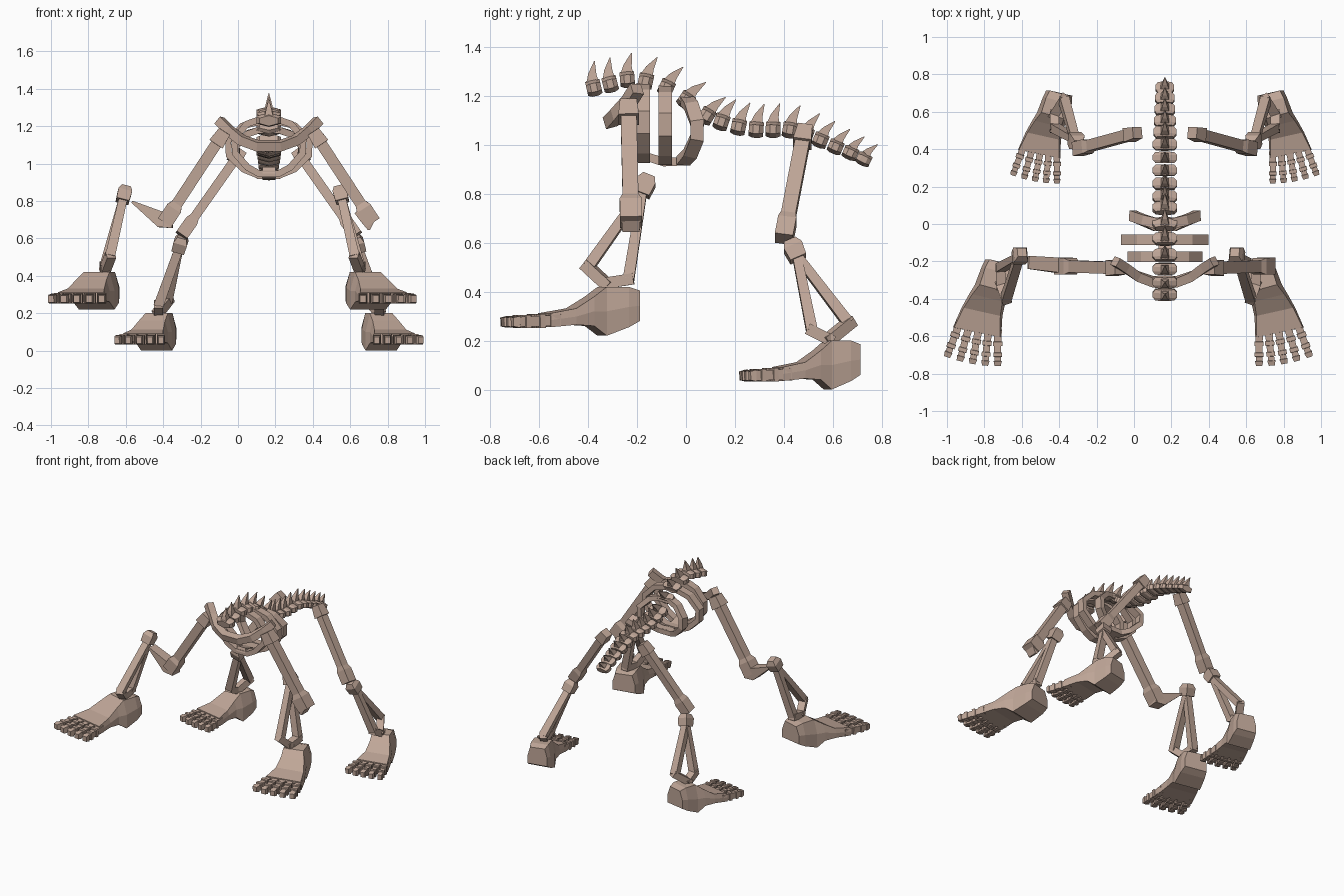
import bpy, bmesh, math
from mathutils import Vector as V

if "Cube" in bpy.data.objects:
    bpy.data.objects.remove(bpy.data.objects["Cube"])

bone = bpy.data.materials.new("bone_tan")
bone.diffuse_color = (0.52, 0.38, 0.31, 1)
bone.use_nodes = True
bone.node_tree.nodes["Principled BSDF"].inputs["Base Color"].default_value = bone.diffuse_color
SPINE_X = 0.165      # mirror plane of the body
FORE_X = -0.03       # mirror plane of the fore shins and feet


def add_loft(bm, rings, closed=False):
    """Skin a list of equal-sized rings of points."""
    vr = [[bm.verts.new(p) for p in r] for r in rings]
    n = len(vr[0])
    pairs = list(zip(vr, vr[1:])) + ([(vr[-1], vr[0])] if closed else [])
    for a, b in pairs:
        for i in range(n):
            j = (i + 1) % n
            bm.faces.new((a[i], a[j], b[j], b[i]))
    if not closed:
        bm.faces.new(vr[0][::-1])
        bm.faces.new(vr[-1])


def add_tube(bm, pts, sizes, ref, closed=False, sides=4):
    """Prism along a path; sizes are (across ref, along ref) full widths."""
    pts, ref, rings = [V(p) for p in pts], V(ref), []
    n = len(pts)
    for i, p in enumerate(pts):
        a = pts[(i - 1) % n] if closed or i > 0 else p
        b = pts[(i + 1) % n] if closed or i < n - 1 else p
        t = (b - a).normalized()
        u = t.cross(ref).normalized()
        w = u.cross(t)
        sw, sh = sizes[i]
        k = 0.5 / math.cos(math.pi / sides)
        rings.append([p + u * sw * k * math.cos((j + .5) * math.tau / sides)
                      + w * sh * k * math.sin((j + .5) * math.tau / sides)
                      for j in range(sides)])
    add_loft(bm, rings, closed)


def finish(name, bm):
    bmesh.ops.recalc_face_normals(bm, faces=bm.faces)
    me = bpy.data.meshes.new(name)
    bm.to_mesh(me)
    bm.free()
    me.materials.append(bone)
    ob = bpy.data.objects.new(name, me)
    bpy.context.collection.objects.link(ob)


def mirrored(side, plane):
    """Left-side points stay put, right-side points are reflected."""
    return lambda p: V((p[0] if side < 0 else 2 * plane - p[0], p[1], p[2]))


# Spine: vertebrae with curved fins, from neck to tail
spine = [(-.377, 1.235), (-.31, 1.25), (-.24, 1.27), (-.165, 1.262), (-.08, 1.235),
         (.0, 1.185), (.085, 1.12), (.145, 1.095), (.215, 1.075), (.287, 1.065),
         (.356, 1.065), (.425, 1.063), (.49, 1.043), (.55, 1.02), (.612, .993),
         (.672, .968), (.727, .942)]
for i, (y, z) in enumerate(spine):
    a, b = spine[max(i - 1, 0)], spine[min(i + 1, len(spine) - 1)]
    c = V((SPINE_X, y, z))
    t = V((0, b[0] - a[0], b[1] - a[1])).normalized()
    up = V((1, 0, 0)).cross(t)
    k = 1 if i < 12 else 1 - .05 * (i - 11)
    bm = bmesh.new()
    add_tube(bm, [c - t * .03, c - t * .013, c + t * .013, c + t * .03],
             [(.1 * k, .05 * k), (.13 * k, .062 * k), (.13 * k, .062 * k), (.1 * k, .05 * k)],
             up, sides=6)
    finish("vertebra", bm)
    bm = bmesh.new()
    add_tube(bm, [c + up * .022, c + up * .055 * k + t * .006, c + up * .105 * k + t * .026],
             [(.045, .05 * k), (.028, .034 * k), (.003, .003)], t, sides=4)
    finish("spine_fin", bm)

# Rib cage: three closed hoops, wide along the body
for y, hw, top, bot, bulge in ((-.175, .19, 1.235, .945, 0), (-.085, .225, 1.225, .935, .0),
                               (.005, .18, 1.18, .935, .04)):
    h = top - bot
    half = [(.05, top, 0), (.62 * hw, top - .08 * h, .4), (.97 * hw, top - .35 * h, 1),
            (.95 * hw, top - .62 * h, 1), (.6 * hw, top - .88 * h, .3), (.05, bot, -.4)]
    loop = [(SPINE_X + x, y + bulge * f, z) for x, z, f in half]
    loop += [(SPINE_X - x, y + bulge * f, z) for x, z, f in half[::-1]]
    bm = bmesh.new()
    add_tube(bm, loop, [(.036, .056)] * 12, (0, 1, 0), closed=True)
    finish("rib", bm)

# Breastbone under the ribs
bm = bmesh.new()
add_tube(bm, [(SPINE_X, -.2, .965), (SPINE_X, -.09, .93), (SPINE_X, .01, .935)],
         [(.07, .035)] * 3, (0, 0, 1))
finish("breastbone", bm)

# Collar bone sweeping round the front of the chest
half = [(.265, -.2, 1.23), (.21, -.235, 1.175), (.145, -.28, 1.125), (.06, -.31, 1.095)]
arc = [(SPINE_X + x, y, z) for x, y, z in half] + [(SPINE_X - x, y, z) for x, y, z in half[::-1]]
bm = bmesh.new()
add_tube(bm, arc, [(.05, .05)] * 8, (0, 1, .3))
finish("collar_bone", bm)


def limb_bone(name, m, p, q, w, d, cap, foot_end):
    """Long bone with a block at the top and a flared knuckle at the bottom."""
    p, q = V(p), V(q)
    t = (q - p).normalized()
    pts = [p - t * .05, p + t * .03, p + t * .031, q - t * .09, q - t * .06, q + t * .03]
    sizes = [(cap * .8, cap * .8), (cap, cap), (w, d), (w, d), foot_end, foot_end]
    bm = bmesh.new()
    add_tube(bm, [m(v) for v in pts], sizes, (0, 1, 0))
    finish(name, bm)


def shin(name, m, top, front, rear, ankle, w):
    """Knee block, two spread bars and a cross bar at the ankle."""
    top, front, rear, ankle = [m(v) for v in (top, front, rear, ankle)]
    mid = (front + rear) / 2
    t = (mid - top).normalized()
    bm = bmesh.new()
    add_tube(bm, [top - t * .05, top - t * .02, top + t * .035],
             [(.05, .05), (.075, .08), (.07, .07)], (0, 1, 0))
    for end in (front, rear):
        add_tube(bm, [top + t * .02, end], [(w, w * .8), (w * 1.15, w)], (0, 1, 0))
    for a, b in ((front, ankle), (rear, ankle)):
        e = (b - a).normalized() * .02
        add_tube(bm, [a - e, b + e], [(w * 1.1, w)] * 2, (0, 0, 1))
    finish(name, bm)


def foot(name, m, ox, oy, oz, s):
    """Heel block running into a plate, then five jointed toes."""
    def P(u, v, z):
        return m((ox - u * s, oy - v * s, oz + z))

    bm = bmesh.new()
    rings = []
    for v, c, hw, lo, hi, tw in ((0, 0, .07, .06, .185, .05), (.04, .01, .078, .035, .2, .06),
                                 (.12, .035, .083, .0, .2, .06), (.165, .06, .085, .04, .16, .07),
                                 (.23, .085, .095, .045, .112, .085),
                                 (.325, .108, .112, .035, .092, .107)):
        k = -.2 * hw          # outer edge sits further back
        rings.append([P(c + hw, v + k, lo), P(c - hw, v - k, lo), P(c - hw, v - k, (lo + hi) / 2),
                      P(c - tw, v - k, hi), P(c + tw, v + k, hi), P(c + hw, v + k, (lo + hi) / 2)])
    add_loft(bm, rings)
    finish(name, bm)
    for i in range(5):
        f = i / 4
        base = (.012 + .182 * f, .335 - .04 * f * f)
        tip = (.012 + .236 * f, .482 - .042 * f * f)
        bm = bmesh.new()
        path, sizes = [], []
        for g, w, h in ((-.15, .04, .05), (.22, .033, .042), (.23, .043, .056), (.36, .043, .056),
                        (.37, .032, .042), (.57, .032, .042), (.58, .041, .052), (.7, .041, .052),
                        (.71, .03, .042), (.84, .03, .04), (.85, .038, .048), (1, .028, .036)):
            path.append(P(base[0] + (tip[0] - base[0]) * g, base[1] + (tip[1] - base[1]) * g,
                          .062 - .006 * g))
            sizes.append((w * s, h))
        add_tube(bm, path, sizes, (0, 0, 1))
        finish("toe", bm)


for side in (-1, 1):
    body, fore = mirrored(side, SPINE_X), mirrored(side, FORE_X)
    # Fore limb
    limb_bone("upper_arm", body, (-.10, -.235, 1.13), (-.375, -.225, .71), .06, .065, .085, (.085, .09))
    shin("forearm", fore, (-.61, -.17, .83), (-.685, -.40, .5), (-.715, -.235, .45),
         (-.71, -.33, .435), .046)
    foot("fore_foot", fore, -.715, -.205, .22, 1.15)
    # Hind limb
    limb_bone("thigh", body, (-.01, .48, 1.03), (-.285, .405, .64), .05, .06, .075, (.07, .075))
    shin("hind_shin", body, (-.31, .445, .565), (-.425, .515, .24), (-.375, .665, .27),
         (-.425, .585, .205), .046)
    foot("hind_foot", body, -.40, .7, .0, 1)

# Elbow spurs: long and drawn out on the left, short on the right
for pts in ([(-.35, -.225, .70), (-.41, -.22, .70), (-.565, -.205, .795)],
            [(.66, -.225, .76), (.70, -.225, .70), (.70, -.225, .645)]):
    bm = bmesh.new()
    add_tube(bm, pts, [(.09, .08), (.085, .08), (.012, .07)], (0, 1, 0))
    finish("elbow_spur", bm)
